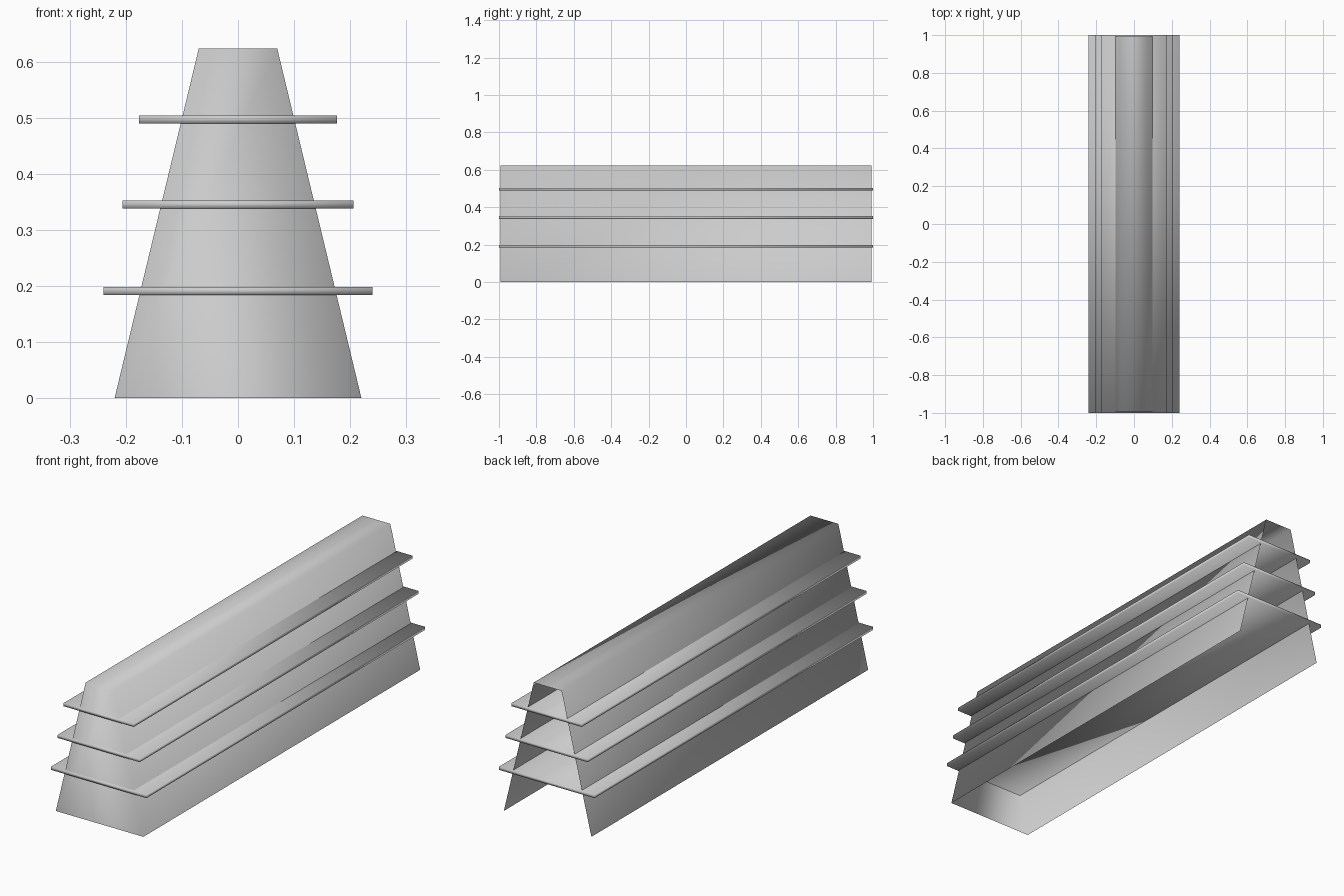
import bpy, bmesh

if "Cube" in bpy.data.objects:
    bpy.data.objects.remove(bpy.data.objects["Cube"])


def make_object(name, bm):
    mesh = bpy.data.meshes.new(name)
    bm.to_mesh(mesh)
    bm.free()
    for p in mesh.polygons:
        p.use_smooth = True
    obj = bpy.data.objects.new(name, mesh)
    bpy.context.collection.objects.link(obj)
    return obj


# Tapered barrier shell: closed front, sides and top; open back and underside
profile = [(-0.22, 0), (0.22, 0), (0.07, 0.623), (-0.07, 0.623)]
bm = bmesh.new()
front = [bm.verts.new((x, -0.993, z)) for x, z in profile]
back = [bm.verts.new((x, 0.993, z)) for x, z in profile]
bm.faces.new(front)
for i in (1, 2, 3):
    j = (i + 1) % 4
    bm.faces.new((front[i], back[i], back[j], front[j]))
make_object("barrier_shell", bm)

# Three thin plates running through the shell, wider towards the bottom
for name, half_width, z in (("lower_plate", 0.24, 0.191),
                            ("middle_plate", 0.206, 0.345),
                            ("upper_plate", 0.176, 0.497)):
    bm = bmesh.new()
    bmesh.ops.create_cube(bm, size=1)
    bmesh.ops.scale(bm, vec=(half_width * 2, 2, 0.014), verts=bm.verts)
    bmesh.ops.translate(bm, vec=(0, 0, z), verts=bm.verts)
    make_object(name, bm)
